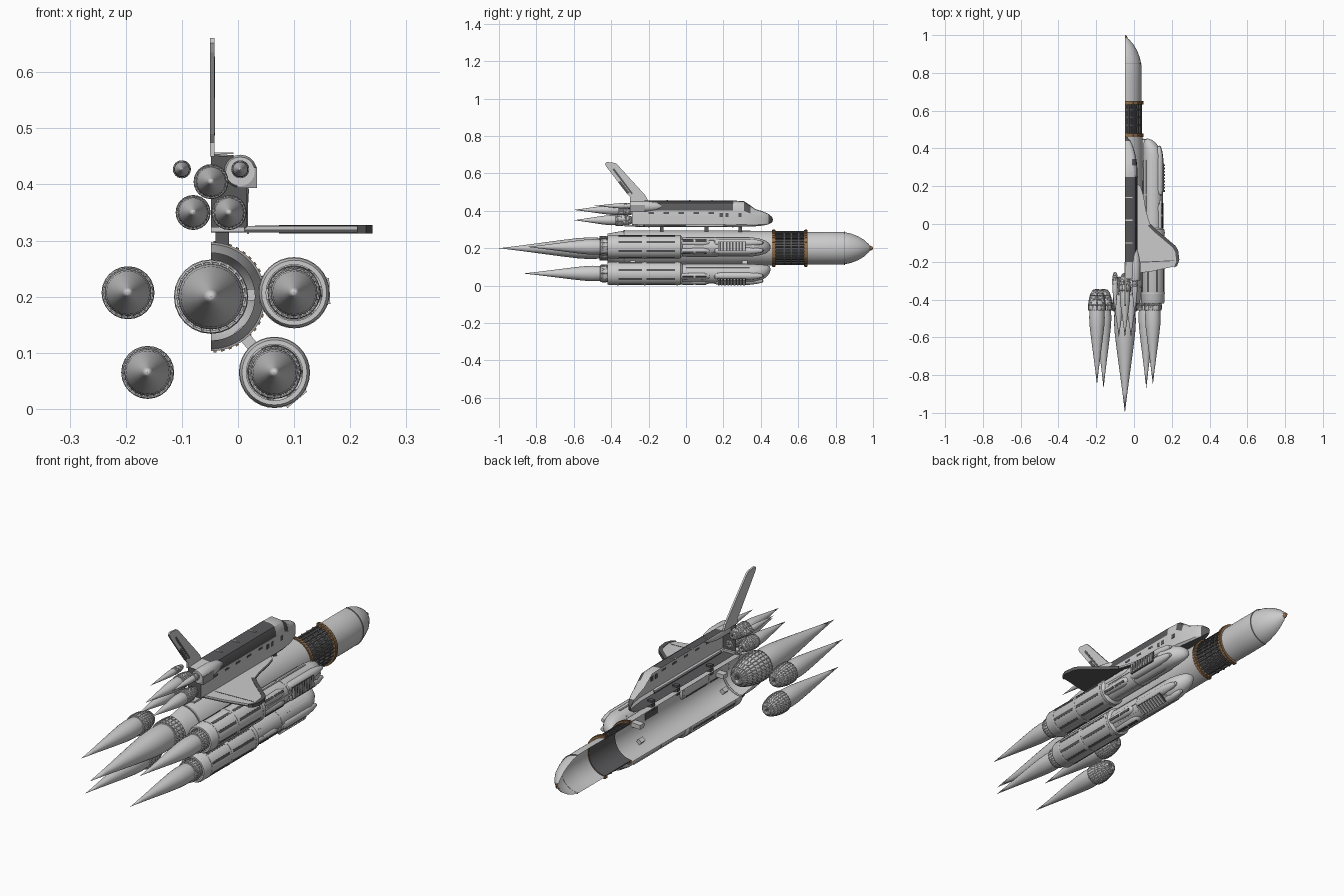
import bpy, bmesh
from math import sin, cos, pi, atan2, hypot
from mathutils import Matrix, Vector

if "Cube" in bpy.data.objects:
    bpy.data.objects.remove(bpy.data.objects["Cube"])

PX, PZ = -0.048, 0.2          # symmetry plane x, core axis z


def material(name, c):
    m = bpy.data.materials.new(name)
    m.diffuse_color = (*c, 1)
    return m


DARK = material("dark_tiles", (0.1, 0.1, 0.105))
BROWN = material("brown_ring", (0.3, 0.17, 0.08))
MID = material("mid_grey", (0.35, 0.35, 0.36))


def finish(bm, name, mats=(), smooth=True):
    bmesh.ops.remove_doubles(bm, verts=bm.verts, dist=1e-5)
    bmesh.ops.recalc_face_normals(bm, faces=bm.faces)
    me = bpy.data.meshes.new(name)
    bm.to_mesh(me)
    bm.free()
    for m in mats:
        me.materials.append(m)
    ob = bpy.data.objects.new(name, me)
    bpy.context.collection.objects.link(ob)
    if smooth:
        me.shade_smooth()
        bpy.context.view_layer.objects.active = ob
        ob.select_set(True)
        bpy.ops.object.shade_smooth_by_angle(angle=0.6)
        ob.select_set(False)
    return ob


def lathe(name, profile, cx=PX, cz=PZ, seg=32, half=False, mats=(), lean=None):
    """Turn (y, radius[, shift]) around the y axis; shift moves a ring along lean."""
    bm = bmesh.new()
    rings = []
    for p in profile:
        s = p[2] if len(p) > 2 else 0
        ox, oz = (lean[0] * s, lean[1] * s) if lean else (0, 0)
        n = seg + 1 if half else seg
        ang = [-pi / 2 + pi * i / seg if half else 2 * pi * i / seg for i in range(n)]
        rings.append([bm.verts.new((cx + ox + p[1] * cos(a), p[0], cz + oz + p[1] * sin(a))) for a in ang])
    for a, b in zip(rings, rings[1:]):
        for i in range(seg):
            j = (i + 1) % len(a)
            bm.faces.new((a[i], a[j], b[j], b[i]))
    bmesh.ops.dissolve_degenerate(bm, dist=1e-6, edges=bm.edges)
    return finish(bm, name, mats)


def slabs(name, cx, cz, items, mats=()):
    """Boxes placed radially: (angle, radius, y0, y1, tangent width, thickness)."""
    bm = bmesh.new()
    for a, r, y0, y1, w, t in items:
        rot = Matrix.Rotation(-a, 4, 'Y')
        pos = Vector((cx + r * cos(a), (y0 + y1) / 2, cz + r * sin(a)))
        bmesh.ops.create_cube(bm, size=1, matrix=Matrix.Translation(pos) @ rot @ Matrix.Diagonal((t, y1 - y0, w, 1)))
    return finish(bm, name, mats, False)


def plate(name, pts, lo, hi, axis='z', mats=()):
    bm = bmesh.new()
    f = bm.faces.new([bm.verts.new((p[0], p[1], lo) if axis == 'z' else (lo, p[0], p[1])) for p in pts])
    ext = bmesh.ops.extrude_face_region(bm, geom=[f])
    d = Vector((0, 0, hi - lo)) if axis == 'z' else Vector((hi - lo, 0, 0))
    bmesh.ops.translate(bm, vec=d, verts=[v for v in ext['geom'] if isinstance(v, bmesh.types.BMVert)])
    return finish(bm, name, mats, False)


def engine(name, cx, cz, y0, y1, r, tip):
    """Ribbed domed bell from y0 back to y1 with a long plume to tip."""
    L = y1 - y0
    bell = lathe(name + "_bell", [(y0 + L * t, r * k) for t, k in
                 ((0, 0.05), (.04, .42), (.15, .64), (.3, .78), (.45, .87), (.6, .93), (.75, .97), (.9, .97), (1, .96), (1, .85))],
                 cx, cz, 24)
    w = bell.modifiers.new("ribs", 'WIREFRAME')
    w.thickness, w.use_replace = r * 0.07, False
    P = tip - y1
    lathe(name + "_plume", [(y1 - L * .2, r * .8), (y1, r * .84), (y1 + P * .1, r * .88), (y1 + P * .22, r * .82),
          (y1 + P * .4, r * .64), (y1 + P * .6, r * .42), (y1 + P * .8, r * .2), (tip, 0)], cx, cz, 24)


# core stage half shell, with trim bands
lathe("core_tank", [(-.42, .078), (-.33, .094), (-.1, .095), (.46, .093)], half=True)
lathe("core_bands", [(-.335, .092), (-.335, .097), (-.325, .097), (-.325, .092)], half=True, mats=[MID])
slabs("core_slots", PX, PZ, [(0, .094, y, y + .09, .03, .006) for y in (-.16, .14)], [DARK])

# interstage lattice with brown end rings
lathe("interstage_drum", [(.46, .083), (.65, .083)], half=True, mats=[DARK])
slabs("interstage_bars", PX, PZ, [(-pi / 2 + pi * (i + .5) / 16, .087, .465, .645, .007, .008) for i in range(16)], [DARK])
for y in (.52, .56, .60):
    lathe("interstage_hoop", [(y, .083), (y, .09), (y + .008, .09), (y + .008, .083)], half=True, mats=[DARK])
for y in (.46, .632):
    lathe("interstage_ring", [(y, .084), (y, .097), (y + .018, .097), (y + .018, .084)], half=True, mats=[BROWN])
    slabs("ring_bolts", PX, PZ, [(-pi / 2 + pi * (i + .5) / 22, .097, y + .003, y + .015, .006, .005) for i in range(22)], [BROWN])

# nose fairing
lathe("nose_fairing", [(.65, .087), (.75, .088), (.84, .087), (.88, .079), (.92, .064), (.95, .046), (.975, .024), (.985, .012)], half=True)
lathe("nose_tip", [(.975, .014), (.988, .013), (.997, .008), (1, 0)], half=True, mats=[BROWN], seg=12)
lathe("fairing_seam", [(.846, .085), (.846, .0885), (.85, .0885), (.85, .085)], half=True, mats=[MID])

engine("core_engine", PX, PZ, -.29, -.46, .066, -1)


def booster(name, cx, cz):
    dx, dz = cx - PX, cz - PZ
    d = hypot(dx, dz)
    dx, dz, phi = dx / d, dz / d, atan2(dz, dx)
    # hull with nose leaning towards the core
    lathe(name + "_hull", [(-.38, .05), (-.42, .05), (-.42, .058), (-.41, .0625), (-.03, .0625), (-.02, .051), (.36, .05),
          (.40, .043, .006), (.43, .032, .017), (.447, .018, .026), (.453, 0, .03)], cx, cz, lean=(-dx, -dz))
    # hoops
    for y in (-.37, -.225, -.05, .15):
        r = .0635 if y < 0 else .052
        lathe(name + "_hoop", [(y, r - .004), (y, r), (y + .008, r), (y + .008, r - .004)], cx, cz)
    # recessed dark slots and raised rails
    angs = [phi + pi * (i + .5) / 4 for i in range(8)]
    slabs(name + "_slots", cx, cz, [(a, .0615, y, e, .012, .003) for a in angs for y, e in ((-.36, -.235), (-.21, -.06))], [DARK])
    slabs(name + "_rails", cx, cz, [(a + pi / 8, .0505, 0, .34, .007, .005) for a in angs])
    # outboard pods
    for off in (-.55, .55):
        ox, oz = cx + .04 * cos(phi + off), cz + .04 * sin(phi + off)
        lathe(name + "_pod", [(-.04, .018), (.09, .021), (.12, .016), (.14, 0)], ox, oz, 16)
        lathe(name + "_front_pod", [(.14, 0), (.155, .017), (.18, .021), (.34, .021), (.38, .016), (.41, .008), (.415, 0)], ox, oz, 16)
    slabs(name + "_pod_slots", cx, cz, [(phi + o, .0605, y, y + .06, .01, .003) for o in (-.55, .55) for y in (-.02, .05)], [DARK])
    # ribbed ladder panel
    slabs(name + "_ladder_back", cx, cz, [(phi, .052, .17, .32, .05, .014)], [DARK])
    slabs(name + "_ladder", cx, cz, [(phi, .06, .17 + i * .017, .179 + i * .017, .046, .007) for i in range(9)])
    # struts to the core
    slabs(name + "_struts", cx, cz, [(phi + pi, .07, y, y + .03, .02, .06) for y in (-.3, .3)])


for tag, cx, cz, tip in (("upper", .1, .207, -.85), ("lower", .065, .065, -.87)):
    booster(tag + "_booster", cx, cz)
    for side, x in (("right", cx), ("left", 2 * PX - cx)):
        engine(f"{tag}_{side}_engine", x, cz, -.345, -.457, .047, tip)

# orbiter half fuselage, lofted along y: (y, half width, bottom, top)
secs = [(-.29, .064, .315, .452), (-.2, .066, .314, .455), (-.1, .066, .314, .455), (.02, .066, .314, .455), (.14, .066, .314, .455),
        (.25, .066, .314, .455), (.31, .065, .315, .452), (.345, .06, .316, .428), (.37, .055, .317, .41),
        (.41, .043, .321, .397), (.44, .03, .327, .384), (.46, .012, .338, .367), (.465, 0, .352, .352)]
shape = [(0, 0), (.85, 0), (1, .08), (1, .35), (1, .62), (.96, .78), (.84, .91), (.6, .98), (0, 1)]
bm = bmesh.new()
rows = [[bm.verts.new((PX + w * u, y, zb + (zt - zb) * v)) for u, v in shape] for y, w, zb, zt in secs]
for k, (a, b) in enumerate(zip(rows, rows[1:])):
    for i in range(len(shape) - 1):
        f = bm.faces.new((a[i], a[i + 1], b[i + 1], b[i]))
        dark = i == 0 or k >= 10 or (1 <= k <= 4 and i >= 4) or (k == 6 and 4 <= i <= 6)
        f.material_index = int(dark)
bm.faces.new(rows[0]).material_index = 1
finish(bm, "orbiter_fuselage", [MID.copy(), DARK])
bpy.data.objects["orbiter_fuselage"].data.materials[0].diffuse_color = (.8, .8, .8, 1)

# bay door frames, side windows, cargo vents
slabs("bay_frames", PX, .314, [(0, .066, y - .004, y + .004, .004, .004) for y in (-.2, .25)])
slabs("bay_ribs", PX, 0, [(pi / 2, .4555, y - .003, y + .003, .08, .002) for y in (-.1, .02, .14)])
bpy.data.objects["bay_ribs"].scale = (1, 1, 1)
for v in bpy.data.objects["bay_ribs"].data.vertices:
    v.co.x = max(v.co.x, PX)
slabs("side_vents", PX, .388, [(0, .0662, y, y + .03, .009, .002) for y in (-.2, -.12, -.04, .04, .12)], [DARK])
slabs("hatch", PX, .378, [(0, .0655, y, y + .018, .02, .003) for y in (.18, .21, .28)], [DARK])

# wing: light top, dark belly, dark leading edge
wing = [(.005, .22), (.035, .2), (.05, .15), (.066, .06), (.085, 0), (.12, -.035), (.215, -.115), (.23, -.14), (.236, -.19), (.224, -.222), (.1, -.25), (.005, -.262)]
plate("wing_top", wing, .32, .326, mats=[])
plate("wing_belly", wing, .314, .32, mats=[DARK])
edge = wing[4:10]
plate("wing_leading_edge", [(x + .004, y) for x, y in edge] + [(x - .012, y - .008) for x, y in edge[::-1]], .3125, .328, mats=[DARK])
plate("elevon_gap", [(.03, -.2), (.215, -.192), (.215, -.196), (.03, -.205)], .3255, .3268, mats=[DARK])
plate("body_flap", [(PX, -.28), (.012, -.28), (.012, -.33), (PX, -.33)], .315, .324)

# tail fin with rudder panel
plate("tail_fin", [(-.2, .45), (-.215, .48), (-.365, .645), (-.378, .656), (-.425, .661), (-.434, .652), (-.425, .635), (-.315, .49), (-.3, .475), (-.3, .45)], PX - .002, PX + .006, 'x')
plate("rudder_gap", [(-.29, .487), (-.285, .495), (-.385, .628), (-.392, .62)], PX + .005, PX + .0068, 'x', [DARK])
plate("rudder", [(-.315, .493), (-.30, .495), (-.35, .56), (-.362, .553)], PX + .005, PX + .0068, 'x', [DARK])

# manoeuvring pod
lathe("tail_pod", [(-.3, 0), (-.3, .026), (-.285, .03), (-.21, .03), (-.16, .022), (-.13, .01), (-.12, 0)], .004, .423, 20)
slabs("tail_pod_block", .012, .412, [(0, .004, -.3, -.22, .036, .036)], [MID])

# orbiter engines
for tag, x, z, y0, y1, r, tip in (("top", PX, .405, -.26, -.36, .031, -.6), ("left", PX - .032, .35, -.28, -.375, .031, -.6), ("right", PX + .032, .35, -.28, -.375, .031, -.6),
                                  ("small_left", PX - .052, .427, -.255, -.32, .016, -.49), ("small_right", PX + .052, .427, -.285, -.33, .016, -.49)):
    engine("orbiter_engine_" + tag, x, z, y0, y1, r, tip)

# mounts between orbiter and core
slabs("orbiter_mounts", PX + .02, 0, [(pi / 2, .3, y, y + .02, .024, .045) for y in (-.14, .1, .28)], [DARK])

for m in bpy.data.materials:
    if m.users and not m.is_grease_pencil:
        m.use_nodes = True
        m.node_tree.nodes["Principled BSDF"].inputs["Base Color"].default_value = m.diffuse_color
